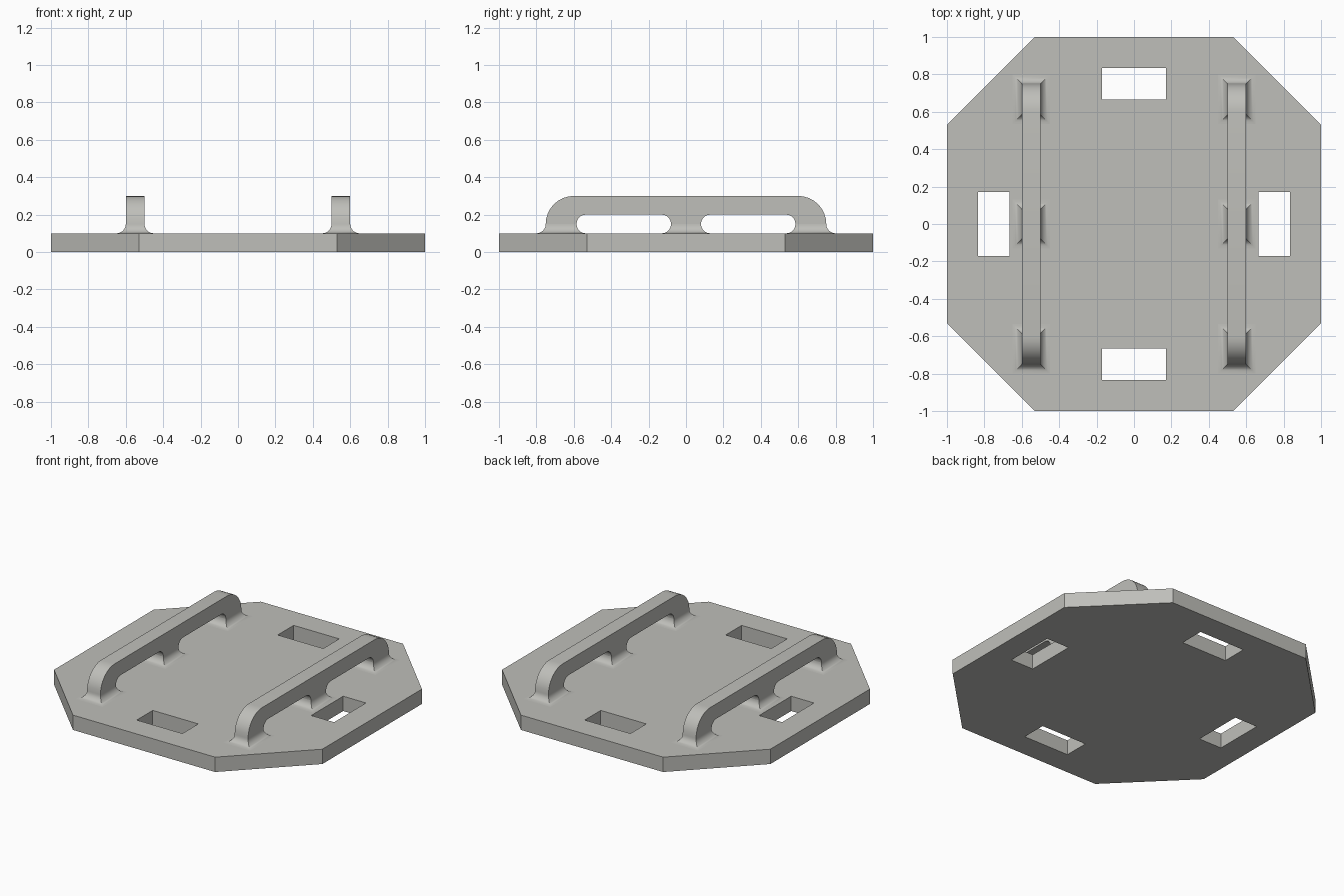
import bpy, bmesh, math

if "Cube" in bpy.data.objects:
    bpy.data.objects.remove(bpy.data.objects["Cube"])

grey = bpy.data.materials.new("light_grey")
grey.diffuse_color = (0.52, 0.52, 0.49, 1)
grey.use_nodes = True
grey.node_tree.nodes["Principled BSDF"].inputs["Base Color"].default_value = grey.diffuse_color

BASE, FILLET, SEG = 0.1, 0.05, 8


def finish(name, bm):
    bmesh.ops.recalc_face_normals(bm, faces=bm.faces)
    mesh = bpy.data.meshes.new(name)
    bm.to_mesh(mesh)
    bm.free()
    mesh.materials.append(grey)
    ob = bpy.data.objects.new(name, mesh)
    bpy.context.collection.objects.link(ob)
    return ob


def prism(bm, outline, offset):
    """Extrude a closed 3D outline along an offset vector."""
    face = bm.faces.new([bm.verts.new(p) for p in outline])
    ext = bmesh.ops.extrude_face_region(bm, geom=[face], use_keep_orig=True)
    moved = [v for v in ext["geom"] if isinstance(v, bmesh.types.BMVert)]
    bmesh.ops.translate(bm, verts=moved, vec=offset)


def arc(cy, cz, r, start, end):
    angles = [math.radians(start + (end - start) * i / SEG) for i in range(SEG + 1)]
    return [(cy + r * math.cos(a), cz + r * math.sin(a)) for a in angles]


# Octagonal base plate
c = 0.53
bm = bmesh.new()
octagon = [(1, -c), (1, c), (c, 1), (-c, 1), (-1, c), (-1, -c), (-c, -1), (c, -1)]
prism(bm, [(x, y, 0) for x, y in octagon], (0, 0, BASE))
plate = finish("base_plate", bm)

# Four strap slots cut through the plate
bm = bmesh.new()
a, b = 0.17, 0.085
for cx, cy, hx, hy in [(0, 0.75, a, b), (0, -0.75, a, b), (0.75, 0, b, a), (-0.75, 0, b, a)]:
    prism(bm, [(cx + sx * hx, cy + sy * hy, -0.1)
               for sx, sy in [(-1, -1), (1, -1), (1, 1), (-1, 1)]], (0, 0, 0.4))
cutter = finish("slot_cutter", bm)
cutter.hide_render = True
mod = plate.modifiers.new("slots", 'BOOLEAN')
mod.operation, mod.solver, mod.object = 'DIFFERENCE', 'EXACT', cutter
bpy.context.view_layer.objects.active = plate
plate.select_set(True)
bpy.ops.object.modifier_apply(modifier=mod.name)
bpy.data.objects.remove(cutter)
plate.select_set(False)

# Rail profile (y, z): rounded outer ends and two round-cornered openings
FOOT = BASE + FILLET
OUT, IN, MID, TOP = 0.75, 0.585, 0.08, 0.3
profile = arc(-OUT + 0.15, FOOT, 0.15, 180, 90) + arc(OUT - 0.15, FOOT, 0.15, 90, 0)
for lo, hi in [(MID, IN), (-IN, -MID)]:
    profile += arc(hi - FILLET, FOOT, FILLET, 0, 90) + arc(lo + FILLET, FOOT, FILLET, 90, 180)


def foot(bm, x, y0, y1):
    """Leg base that flares out into the plate with a concave fillet."""
    rings = []
    for i in range(SEG + 1):
        t = math.pi / 2 * i / SEG
        o, z = FILLET * (1 - math.sin(t)), FOOT - FILLET * math.cos(t)
        h = 0.05 + o
        rings.append([bm.verts.new(p) for p in [
            (x - h, y0 - o, z), (x + h, y0 - o, z), (x + h, y1 + o, z), (x - h, y1 + o, z)]])
    for r0, r1 in zip(rings, rings[1:]):
        for k in range(4):
            n = (k + 1) % 4
            bm.faces.new([r0[k], r0[n], r1[n], r1[k]])


# Two rails, each on three flared legs
for side, x in [("left", -0.55), ("right", 0.55)]:
    bm = bmesh.new()
    prism(bm, [(x - 0.05, y, z) for y, z in profile], (0.1, 0, 0))
    # Remove the hidden leg undersides where the feet take over
    under = [f for f in bm.faces if all(abs(v.co.z - FOOT) < 1e-5 for v in f.verts)]
    bmesh.ops.delete(bm, geom=under, context='FACES_ONLY')
    for y0, y1 in [(-OUT, -IN), (-MID, MID), (IN, OUT)]:
        foot(bm, x, y0, y1)
    rail = finish(side + "_rail", bm)
    bpy.ops.object.select_all(action='DESELECT')
    bpy.context.view_layer.objects.active = rail
    rail.select_set(True)
    bpy.ops.object.shade_smooth_by_angle(angle=math.radians(30))
